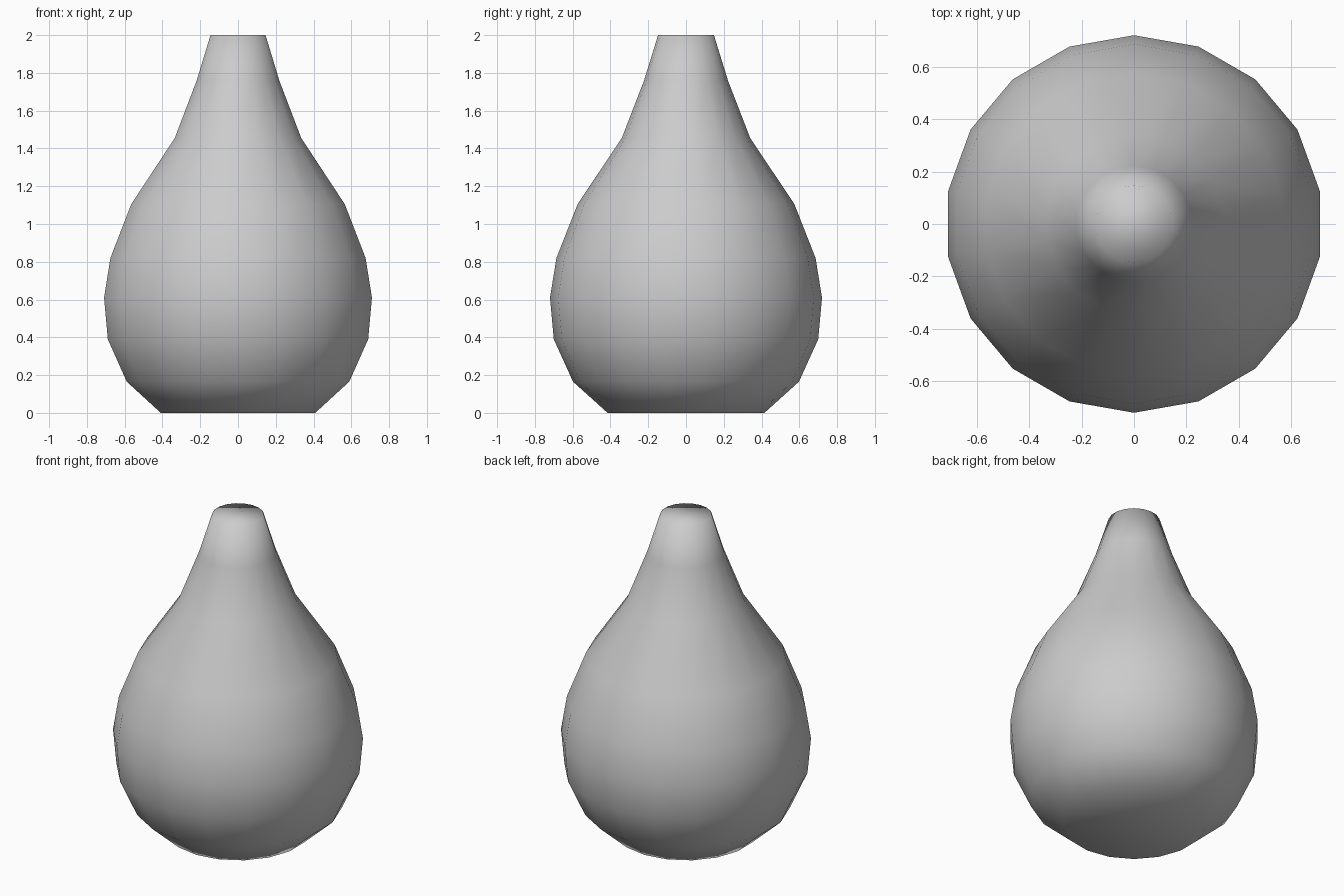
import bpy, bmesh, math

if "Cube" in bpy.data.objects:
    bpy.data.objects.remove(bpy.data.objects["Cube"])

SIDES = 18
# profile: (radius, height) from foot to tip
PROFILE = [(0.415, 0.0), (0.598, 0.165), (0.70, 0.39), (0.72, 0.61), (0.686, 0.82),
           (0.574, 1.105), (0.34, 1.455), (0.222, 1.76), (0.148, 2.0)]

bm = bmesh.new()

# rings of the turned body, one corner on the +y axis
rings = []
for r, z in PROFILE:
    angles = [math.pi / 2 + 2 * math.pi * i / SIDES for i in range(SIDES)]
    rings.append([bm.verts.new((r * math.cos(a), r * math.sin(a), z)) for a in angles])

# side walls
for low, high in zip(rings, rings[1:]):
    for i in range(SIDES):
        j = (i + 1) % SIDES
        bm.faces.new((low[i], low[j], high[j], high[i]))

# closed foot and tip
bm.faces.new(rings[0][::-1])
bm.faces.new(rings[-1])

for f in bm.faces:
    f.smooth = True

mesh = bpy.data.meshes.new("pear_body")
bm.to_mesh(mesh)
bm.free()
body = bpy.data.objects.new("pear_body", mesh)
bpy.context.collection.objects.link(body)
